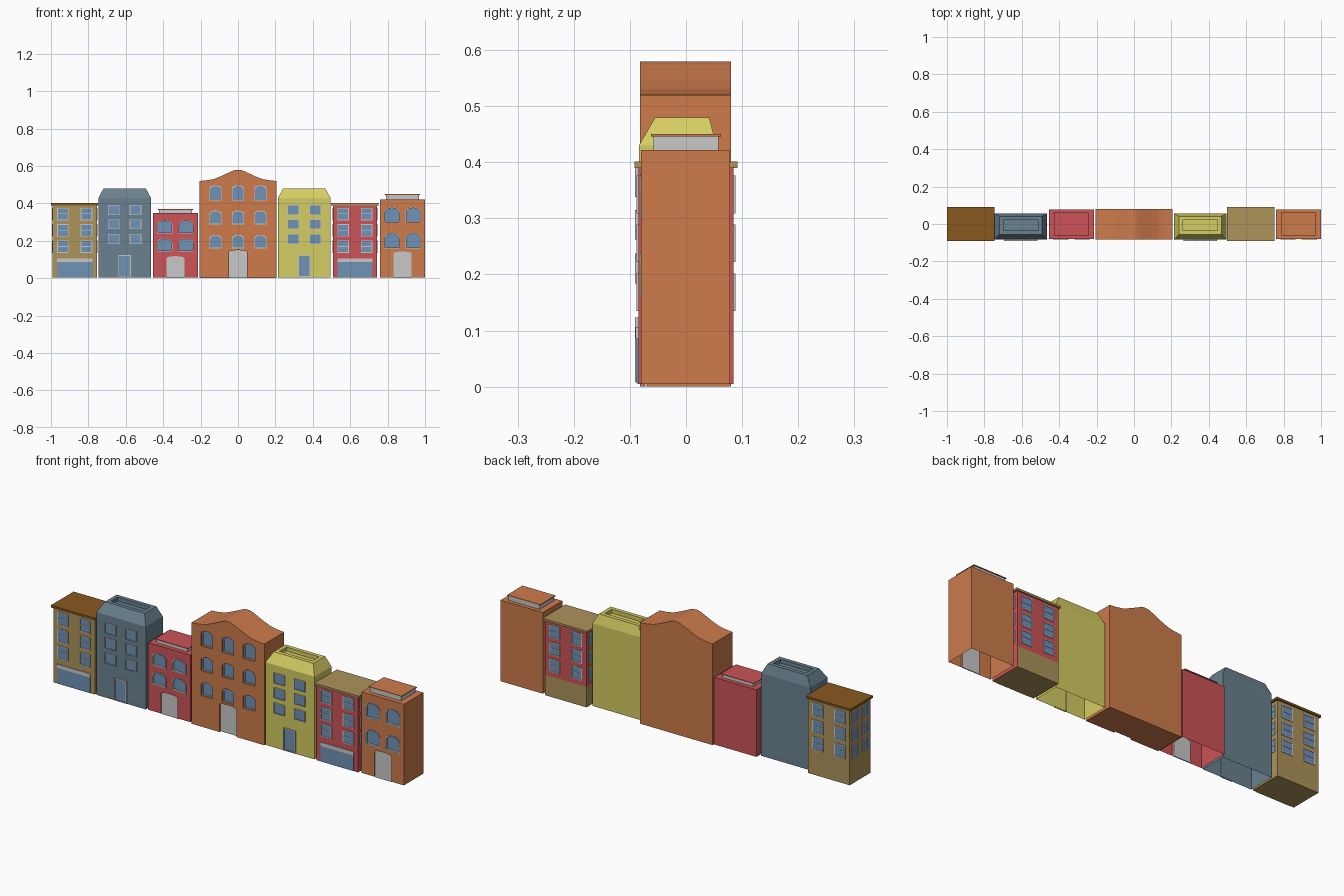
import bpy, bmesh, math
from mathutils import Matrix, Vector

if "Cube" in bpy.data.objects:
    bpy.data.objects.remove(bpy.data.objects["Cube"])


def material(name, r, g, b):
    lin = [((c / 255 + 0.055) / 1.055) ** 2.4 for c in (r, g, b)]
    m = bpy.data.materials.new(name)
    m.diffuse_color = (*lin, 1)
    m.use_nodes = True
    m.node_tree.nodes["Principled BSDF"].inputs["Base Color"].default_value = m.diffuse_color
    return m


ORANGE = material("orange", 205, 123, 75)
RED = material("red", 204, 83, 87)
SLATE = material("slate", 106, 129, 143)
YELLOW = material("yellow", 212, 205, 98)
TAN = material("tan", 172, 147, 90)
BROWN = material("brown", 136, 89, 32)
BLUE = material("glass blue", 110, 146, 182)
GREY = material("light grey", 202, 200, 202)


def finish(bm, name, mats):
    bmesh.ops.recalc_face_normals(bm, faces=bm.faces[:])
    me = bpy.data.meshes.new(name)
    bm.to_mesh(me)
    bm.free()
    for m in mats:
        me.materials.append(m)
    ob = bpy.data.objects.new(name, me)
    bpy.context.collection.objects.link(ob)
    return ob


def stack(bm, loops, cap0=True, cap1=True, mat=0):
    """Skin equal-length point loops, optionally capping both ends."""
    rings = [[bm.verts.new(p) for p in lp] for lp in loops]
    faces = []
    for a, b in zip(rings, rings[1:]):
        n = len(a)
        faces += [bm.faces.new((a[i], a[(i + 1) % n], b[(i + 1) % n], b[i])) for i in range(n)]
    if cap0:
        faces.append(bm.faces.new(rings[0]))
    if cap1:
        faces.append(bm.faces.new(rings[-1]))
    for f in faces:
        f.material_index = mat


def rect(x0, x1, y0, y1, z):
    return [(x0, y0, z), (x1, y0, z), (x1, y1, z), (x0, y1, z)]


def box(bm, x0, x1, y0, y1, z0, z1, mat=0, bottom=True):
    stack(bm, [rect(x0, x1, y0, y1, z0), rect(x0, x1, y0, y1, z1)], cap0=bottom, mat=mat)


def outline(w, h, rise, inset=0.0, n=8):
    """Window outline (x, z), bottom centre at the origin, optional arched top."""
    hw = w / 2 - inset
    pts = [(-hw, inset), (hw, inset)]
    if rise <= 0:
        return pts + [(hw, h - inset), (-hw, h - inset)]
    for i in range(n + 1):
        a = math.pi * i / n
        pts.append((hw * math.cos(a), h - rise - inset + rise * math.sin(a)))
    return pts


def loop(pts, y, M):
    return [M @ Vector((x, y, z)) for x, z in pts]


def window(bm, M, w, h, rise=0, front=-0.006, pane=-0.002, back=0.001, frame=0.005, bar=False):
    """Grey frame ring (material 0) around a blue pane (material 1)."""
    out, inn = outline(w, h, rise), outline(w, h, rise, frame)
    stack(bm, [loop(out, back, M), loop(out, front, M), loop(inn, front, M), loop(inn, pane, M)],
          cap0=False, cap1=False, mat=0)
    bm.faces.new([bm.verts.new(p) for p in loop(inn, pane, M)]).material_index = 1
    if bar:
        z = h * 0.52
        pts = [(-w / 2, z - .0015), (w / 2, z - .0015), (w / 2, z + .0015), (-w / 2, z + .0015)]
        stack(bm, [loop(pts, pane, M), loop(pts, pane - 0.002, M)], mat=0)


def cut_openings(ob, name, openings, wall, depth):
    """Boolean recesses of given outlines into the front wall, baked into the mesh."""
    bm = bmesh.new()
    for x, z, w, h, rise in openings:
        M = Matrix.Translation((x, 0, z))
        o = outline(w, h, rise)
        stack(bm, [loop(o, wall - 0.05, M), loop(o, wall + depth, M)])
    cutter = finish(bm, name, [])
    mod = ob.modifiers.new("openings", 'BOOLEAN')
    mod.operation, mod.solver, mod.object = 'DIFFERENCE', 'EXACT', cutter
    me = bpy.data.meshes.new_from_object(ob.evaluated_get(bpy.context.evaluated_depsgraph_get()))
    ob.modifiers.clear()
    ob.data = me
    bpy.data.objects.remove(cutter)


def open_bottom(ob, z):
    bm = bmesh.new()
    bm.from_mesh(ob.data)
    low = [f for f in bm.faces if all(abs(v.co.z - z) < 1e-4 for v in f.verts)]
    bmesh.ops.delete(bm, geom=low, context='FACES')
    bm.to_mesh(ob.data)
    bm.free()


# Shop houses: windows on all four sides, cornice slab, shop front
def shop_house(name, cx, wall_mat, roof_mat, base_mat):
    hx, hy = 0.118, 0.085
    bm = bmesh.new()
    levels = [0.005, 0.11, 0.39]
    stack(bm, [rect(cx - hx, cx + hx, -hy, hy, z) for z in levels])
    bmesh.ops.recalc_face_normals(bm, faces=bm.faces[:])
    for f in bm.faces:
        low = f.calc_center_median().z < 0.11
        f.material_index = 1 if low and (f.normal.y > .5 or f.normal.x < -.5 or f.normal.z < -.5) else 0
    finish(bm, name + "_walls", [wall_mat, base_mat])
    bm = bmesh.new()
    box(bm, cx - 0.127, cx + 0.127, -0.092, 0.092, 0.39, 0.401)
    finish(bm, name + "_cornice", [roof_mat])
    bm = bmesh.new()
    for side in range(4):
        dist, off, w = (hy, 0.063, 0.062) if side % 2 == 0 else (hx, 0.042, 0.052)
        R = Matrix.Translation((cx, 0, 0)) @ Matrix.Rotation(side * math.pi / 2, 4, 'Z')
        for s in (-1, 1):
            for z in (0.135, 0.222, 0.309):
                window(bm, R @ Matrix.Translation((s * off, -dist, z)), w, 0.067,
                       front=-0.003, pane=-0.001, frame=0.004, bar=True)
    finish(bm, name + "_windows", [GREY, BLUE])
    bm = bmesh.new()
    box(bm, cx - 0.094, cx + 0.094, -hy - 0.003, -hy + 0.001, 0.006, 0.087, 1)
    box(bm, cx - 0.094, cx + 0.094, -hy - 0.005, -hy + 0.001, 0.087, 0.106, 0)
    finish(bm, name + "_shop_front", [GREY, BLUE])


shop_house("tan_shop", -0.873, TAN, BROWN, TAN)
shop_house("red_shop", 0.625, RED, TAN, TAN)


# Mansard houses: sloped roof with a sunken top, open underneath
def mansard_house(name, cx, mat):
    hx, y0, y1 = 0.14, -0.084, 0.055
    tx, ty0, ty1 = hx - 0.027, -0.055, 0.041
    ix, i = tx - 0.02, 0.02
    bm = bmesh.new()
    stack(bm, [rect(cx - hx, cx + hx, y0, y1, 0.005),
               rect(cx - hx, cx + hx, y0, y1, 0.43),
               rect(cx - tx, cx + tx, ty0, ty1, 0.48),
               rect(cx - ix, cx + ix, ty0 + i, ty1 - i, 0.48),
               rect(cx - ix, cx + ix, ty0 + i, ty1 - i, 0.46)], cap0=False)
    finish(bm, name + "_body", [mat])
    bm = bmesh.new()
    for s in (-1, 1):
        for z in (0.184, 0.262, 0.338):
            window(bm, Matrix.Translation((cx + s * 0.058, y0, z)), 0.062, 0.053,
                   front=-0.007, pane=-0.004, frame=0.003)
    window(bm, Matrix.Translation((cx, y0, 0.008)), 0.068, 0.115, front=-0.007, pane=-0.004, frame=0.005)
    finish(bm, name + "_windows_and_door", [GREY, BLUE])


mansard_house("slate_house", -0.606, SLATE)
mansard_house("yellow_house", 0.354, YELLOW)


# Recessed arched windows and door shared by the other three houses
def fit_openings(ob, name, wins, door, wall, depth, front):
    cut_openings(ob, name + "_cutter", wins + [door], wall, depth)
    bm = bmesh.new()
    for x, z, w, h, rise in wins:
        window(bm, Matrix.Translation((x, wall, z)), w, h, rise,
               front=front, pane=depth - 0.001, back=depth, frame=0.004)
    finish(bm, name + "_windows", [GREY, BLUE])
    x, z, w, h, rise = door
    M = Matrix.Translation((x, wall, max(z, 0.0)))
    o = outline(w, h + min(z, 0), rise)
    bm = bmesh.new()
    stack(bm, [loop(o, depth - 0.004, M), loop(o, depth + 0.001, M)])
    finish(bm, name + "_door", [GREY])


# Low flat houses with a grey roof block and coloured lid
def flat_house(name, cx, mat, top, rows, wh, door_h, lift):
    hx, wall = 0.12, -0.08
    bm = bmesh.new()
    box(bm, cx - hx, cx + hx, wall, 0.078, 0.005, top)
    body = finish(bm, name + "_body", [mat])
    wins = [(cx + s * 0.057, z, 0.082, wh, 0.024) for s in (-1, 1) for z in rows]
    fit_openings(body, name, wins, (cx, -0.005, 0.096, door_h + 0.005, 0.01), wall, 0.01, -0.002)
    open_bottom(body, 0.005)
    bm = bmesh.new()
    box(bm, cx - 0.088, cx + 0.088, -0.058, 0.058, top, top + lift - 0.004, 1)
    box(bm, cx - 0.094, cx + 0.094, -0.062, 0.062, top + lift - 0.004, top + lift, 0)
    finish(bm, name + "_roof_block", [mat, GREY])


flat_house("low_red_house", -0.335, RED, 0.35, (0.143, 0.24), 0.07, 0.118, 0.02)
flat_house("end_orange_house", 0.88, ORANGE, 0.422, (0.16, 0.297), 0.082, 0.143, 0.028)

# Tall gabled house in the middle
half = [(0.207, 0.52), (0.17, 0.523), (0.13, 0.53), (0.09, 0.546), (0.06, 0.56), (0.03, 0.574), (0.012, 0.58)]
gable = [(-0.207, 0), (0.207, 0)] + half + [(-x, z) for x, z in reversed(half)]
bm = bmesh.new()
I = Matrix.Identity(4)
stack(bm, [loop(gable, -0.082, I), loop(gable, 0.08, I)])
tall = finish(bm, "gabled_house_body", [ORANGE])
tall_windows = [(x, z, 0.066, h, 0.018) for x in (-0.12, 0, 0.12)
                for z, h in ((0.16, 0.072), (0.288, 0.074), (0.415, 0.082))]
fit_openings(tall, "gabled_house", tall_windows, (0, -0.01, 0.096, 0.16, 0.008), -0.082, 0.014, 0.007)
